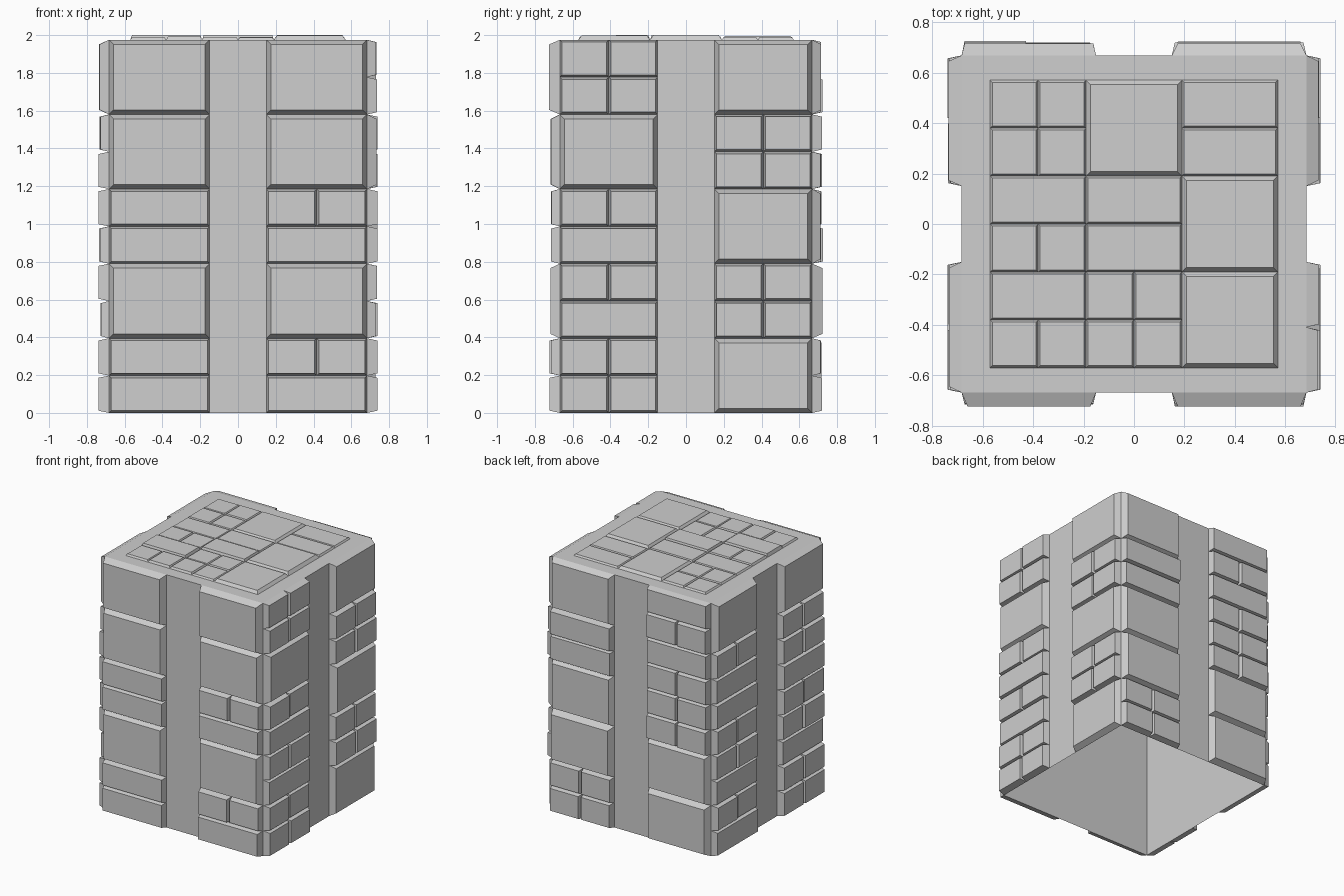
import bpy, bmesh, random
from math import pi
from mathutils import Matrix

random.seed(4)
cube = bpy.data.objects.get("Cube")
if cube:
    bpy.data.objects.remove(cube)

HX, HY, TOP = 0.683, 0.668, 1.975   # core half sizes and height
ROW = TOP / 10
GAP = 0.15                          # half width of the bare centre strip

grey = bpy.data.materials.new("light_grey")
grey.use_nodes = True
grey.diffuse_color = (0.62, 0.62, 0.62, 1)
grey.node_tree.nodes["Principled BSDF"].inputs["Base Color"].default_value = grey.diffuse_color


def finish(name, bm):
    mesh = bpy.data.meshes.new(name)
    bm.to_mesh(mesh)
    bm.free()
    mesh.materials.append(grey)
    obj = bpy.data.objects.new(name, mesh)
    bpy.context.collection.objects.link(obj)


def panel(bm, frame, u0, u1, v0, v1, depth, taper):
    """Raised plate with sloped edges; frame maps (u, v, out) into the model."""
    t = taper * min(u1 - u0, v1 - v0)

    def ring(k, out):
        pts = ((u0 + k, v0 + k), (u1 - k, v0 + k), (u1 - k, v1 - k), (u0 + k, v1 - k))
        return [bm.verts.new(frame @ Matrix.Translation((u, v, out)).translation) for u, v in pts]

    low, high = ring(0, 0), ring(t, depth)
    bm.faces.new(high)
    for i in range(4):
        j = (i + 1) % 4
        bm.faces.new((low[i], low[j], high[j], high[i]))


# Hollow core, open underneath
bm = bmesh.new()
bmesh.ops.create_cube(bm, size=1, matrix=Matrix.Translation((0, 0, TOP / 2))
                      @ Matrix.Diagonal((2 * HX, 2 * HY, TOP, 1)))
bm.faces.ensure_lookup_table()
bmesh.ops.delete(bm, geom=[f for f in bm.faces if f.normal.z < -0.5], context='FACES_ONLY')
finish("core", bm)

# Wall panels, listed upwards: T = two rows tall, F = full width, S = split in half
walls = {
    "front_panels": ("FFTFFTT", "FSTFSTT"),
    "left_panels": ("SSFSFSTSS", "TSSTSST"),
    "back_panels": ("SSTTFFT", "TTSSSFSF"),
    "right_panels": ("FSFSSFFST", "SSFSSFSST"),
}
for side, (name, columns) in enumerate(walls.items()):
    half, dist = (HX, HY) if side % 2 == 0 else (HY, HX)
    frame = (Matrix.Rotation(side * pi / 2, 4, 'Z') @ Matrix.Translation((0, -dist, 0))
             @ Matrix.Rotation(pi / 2, 4, 'X'))
    bm = bmesh.new()
    for start, stop, pattern in ((-half, -GAP, columns[0]), (GAP, half, columns[1])):
        z = 0
        for kind in pattern:
            height = ROW * (2 if kind == "T" else 1)
            parts = 2 if kind == "S" else 1
            w = (stop - start) / parts
            for i in range(parts):
                panel(bm, frame, start + i * w, start + (i + 1) * w, z, z + height,
                      random.uniform(0.043, 0.057), 0.06)
            z += height
    finish(name, bm)

# Roof panels: each block is one plate (T) or a front and a back row of F or S
CELL = 0.19
roof = (("SF", "SS", "T"), ("SF", "FF", "T"), ("SS", "T", "FF"))
frame = Matrix.Translation((0, 0, TOP))
bm = bmesh.new()
for r, blocks in enumerate(roof):
    for c, block in enumerate(blocks):
        x, y = (2 * c - 3) * CELL, (2 * r - 3) * CELL
        for k, kind in enumerate(block):
            height = CELL * (2 if kind == "T" else 1)
            parts = 2 if kind == "S" else 1
            w = 2 * CELL / parts
            for i in range(parts):
                depth = 0.025 if kind == "T" and r == 1 else random.uniform(0.012, 0.025)
                panel(bm, frame, x + i * w, x + (i + 1) * w,
                      y + k * CELL, y + k * CELL + height, depth, 0.045)
finish("roof_panels", bm)
